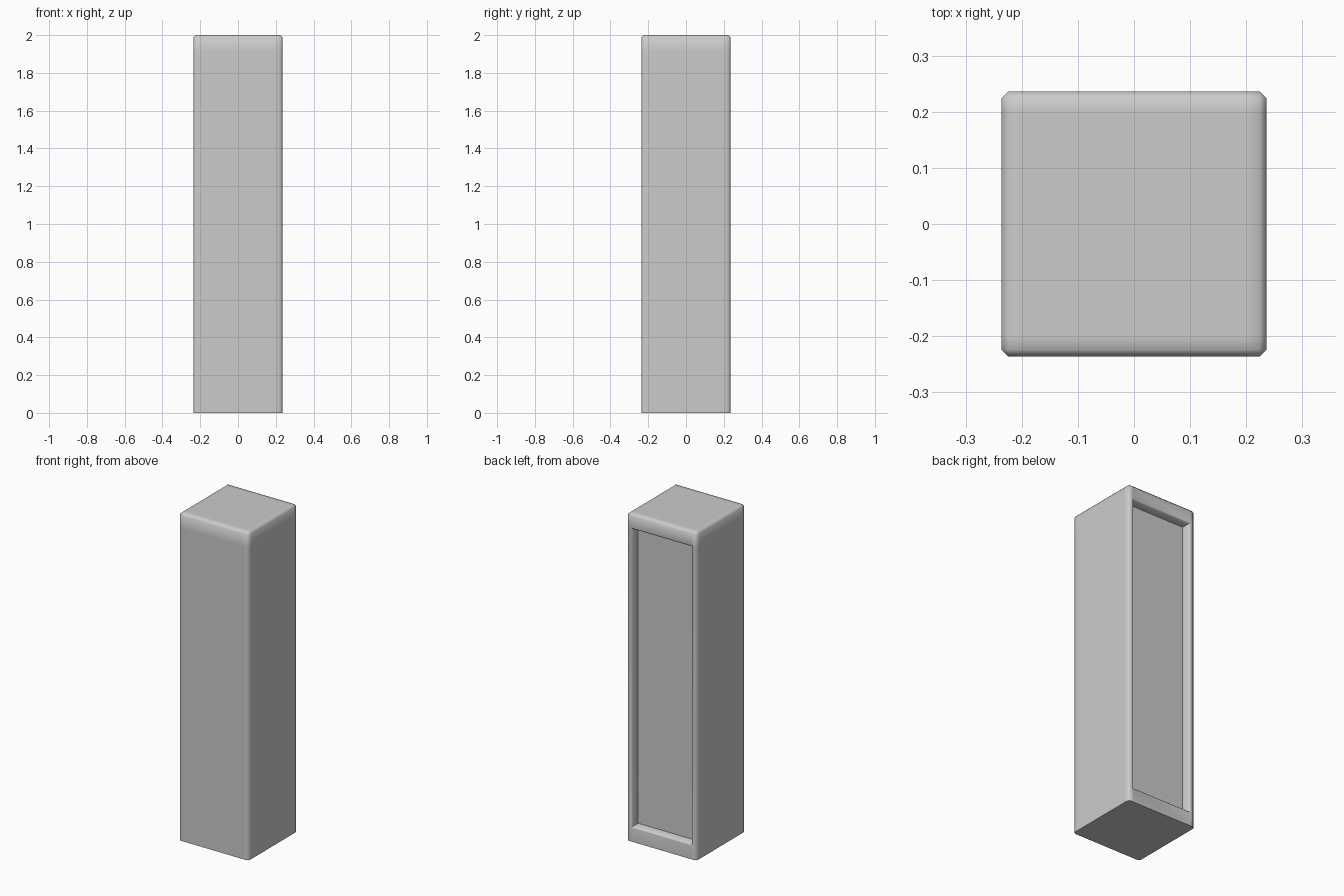
import bpy, bmesh, math
from mathutils import Vector

if "Cube" in bpy.data.objects:
    bpy.data.objects.remove(bpy.data.objects["Cube"])

HALF, HEIGHT, CHAMFER = 0.236, 2.0, 0.012
RIM_X, RIM_LOW, RIM_HIGH, DEPTH = 0.20, 0.09, 1.91, 0.06

# Cabinet block standing on the ground
bm = bmesh.new()
bmesh.ops.create_cube(bm, size=1)
bmesh.ops.scale(bm, vec=(2 * HALF, 2 * HALF, HEIGHT), verts=bm.verts)
bmesh.ops.translate(bm, vec=(0, 0, HEIGHT / 2), verts=bm.verts)

# Chamfer every edge except those around the base
edges = [e for e in bm.edges if max(v.co.z for v in e.verts) > 0.1]
bmesh.ops.bevel(bm, geom=edges, offset=CHAMFER, offset_type='OFFSET',
                segments=1, profile=0.5, affect='EDGES')

# Supporting loops that also outline the back opening
cuts = [((s * RIM_X, 0, 0), (1, 0, 0)) for s in (-1, 1)]
cuts += [((0, s * RIM_X, 0), (0, 1, 0)) for s in (-1, 1)]
cuts += [((0, 0, z), (0, 0, 1)) for z in (RIM_LOW, RIM_HIGH)]
for co, no in cuts:
    bmesh.ops.bisect_plane(bm, geom=bm.verts[:] + bm.edges[:] + bm.faces[:],
                           plane_co=co, plane_no=no)

# Recessed panel in the back
panel = max((f for f in bm.faces if f.normal.y > 0.9),
            key=lambda f: f.calc_area())
rim = list(panel.edges)
new = bmesh.ops.extrude_discrete_faces(bm, faces=[panel])["faces"][0]
bmesh.ops.translate(bm, vec=Vector((0, -DEPTH, 0)), verts=new.verts)

# Soften the opening's rim
rim = [e for e in bm.edges
       if all(abs(v.co.y - HALF) < 1e-4 and abs(abs(v.co.x) - RIM_X) < 1e-4
              and RIM_LOW - 1e-4 < v.co.z < RIM_HIGH + 1e-4 for v in e.verts)
       or all(abs(v.co.y - HALF) < 1e-4 and abs(v.co.x) < RIM_X + 1e-4
              and min(abs(v.co.z - RIM_LOW), abs(v.co.z - RIM_HIGH)) < 1e-4
              for v in e.verts)]
bmesh.ops.bevel(bm, geom=rim, offset=0.006, offset_type='OFFSET',
                segments=1, profile=0.5, affect='EDGES')
bmesh.ops.recalc_face_normals(bm, faces=bm.faces)

mesh = bpy.data.meshes.new("cabinet_body")
bm.to_mesh(mesh)
bm.free()
body = bpy.data.objects.new("cabinet_body", mesh)
bpy.context.collection.objects.link(body)
bpy.context.view_layer.objects.active = body
body.select_set(True)
bpy.ops.object.shade_smooth_by_angle(angle=math.radians(50))
